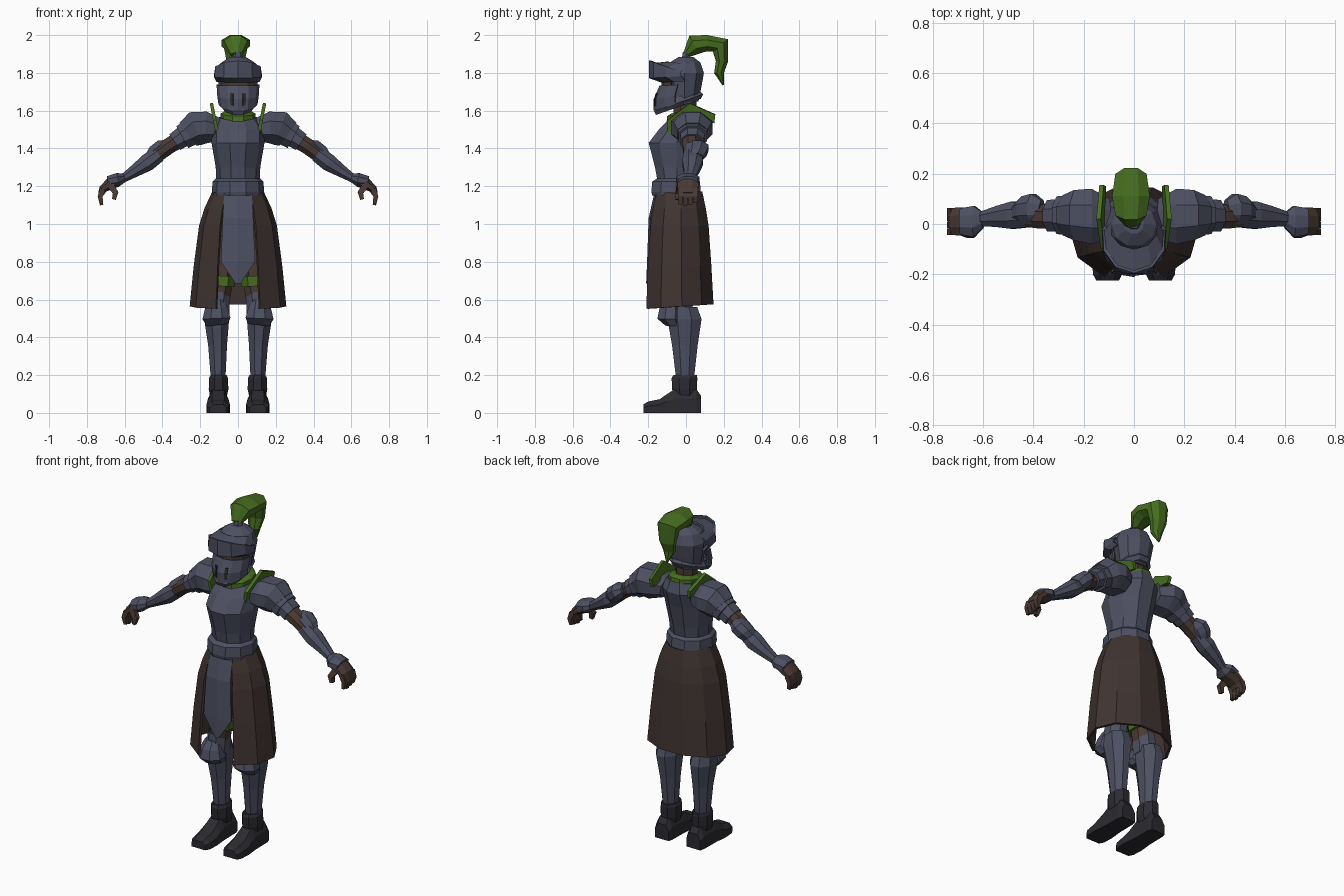
import bpy, bmesh, math
from mathutils import Vector


def material(name, rgb):
    m = bpy.data.materials.new(name)
    m.diffuse_color = (*rgb, 1)
    return m


STEEL = material("blue_steel", (0.075, 0.08, 0.122))
BROWN = material("brown_cloth", (0.050, 0.034, 0.030))
LEATHER = material("brown_leather", (0.068, 0.042, 0.034))
GREEN = material("green_cloth", (0.062, 0.155, 0.014))
DARK = material("dark_boot", (0.024, 0.024, 0.030))


def finish(name, verts, faces, mat, mirror=False, thick=0):
    bm = bmesh.new()
    vs = [bm.verts.new(v) for v in verts]
    for f in faces:
        bm.faces.new([vs[i] for i in f])
    bmesh.ops.recalc_face_normals(bm, faces=bm.faces)
    me = bpy.data.meshes.new(name)
    bm.to_mesh(me)
    bm.free()
    me.materials.append(mat)
    ob = bpy.data.objects.new(name, me)
    bpy.context.collection.objects.link(ob)
    if thick:
        s = ob.modifiers.new("thickness", "SOLIDIFY")
        s.thickness, s.offset = thick, 0
    if mirror:
        m = ob.modifiers.new("mirror", "MIRROR")
        m.use_mirror_merge = False
    return ob


def grid_faces(rows, cols, closed):
    out = []
    for r in range(rows - 1):
        for c in range(cols if closed else cols - 1):
            d = (c + 1) % cols
            out.append((r * cols + c, r * cols + d, (r + 1) * cols + d, (r + 1) * cols + c))
    return out


def rings(name, rows, mat, n=10, arc=None, thick=0, mirror=False, cap=True):
    """Rows: front y, back y, half width, front z, back z. Angle 0 is the front."""
    closed = arc is None
    a0, a1 = arc or (-180, 180)
    cols = n if closed else n + 1
    vs = []
    for yf, yb, rx, zf, zb in rows:
        for i in range(cols):
            a = math.radians(a0 + (a1 - a0) * (i + (0.5 if closed else 0)) / n)
            t = (1 + math.cos(a)) / 2
            vs.append((rx * math.sin(a), yb + (yf - yb) * t, zb + (zf - zb) * t))
    fs = grid_faces(len(rows), cols, closed)
    if closed and cap:
        fs += [tuple(range(cols)), tuple(range(len(vs) - cols, len(vs)))]
    return finish(name, vs, fs, mat, mirror, thick)


def tube(name, pts, mat, side=(0, 1, 0), n=8, mirror=True):
    """Points: x, y, z, radius along the side axis, radius across it."""
    u = Vector(side)
    cs = [Vector(p[:3]) for p in pts]
    k = 1 / math.cos(math.pi / n)
    vs = []
    for i, p in enumerate(pts):
        t = cs[min(i + 1, len(cs) - 1)] - cs[max(i - 1, 0)]
        v = t.cross(u).normalized()
        for j in range(n):
            a = 2 * math.pi * (j + 0.5) / n
            vs.append(cs[i] + k * (u * p[3] * math.cos(a) + v * p[4] * math.sin(a)))
    fs = grid_faces(len(pts), n, True) + [tuple(range(n)), tuple(range(len(vs) - n, len(vs)))]
    return finish(name, vs, fs, mat, mirror)


# Torso, belt and collar
rings("breastplate", [(-.155, .06, .115, 1.22, 1.22), (-.17, .075, .118, 1.3, 1.3),
                      (-.205, .105, .14, 1.43, 1.43), (-.15, .13, .14, 1.5, 1.52),
                      (-.10, .11, .10, 1.55, 1.58)], STEEL)
rings("belt", [(-.185, .08, .132, 1.15, 1.15), (-.19, .085, .138, 1.17, 1.17),
               (-.185, .08, .135, 1.225, 1.225), (-.16, .065, .118, 1.24, 1.24)], STEEL)
rings("collar", [(-.11, .11, .09, 1.515, 1.56), (-.105, .105, .092, 1.57, 1.60),
                 (-.08, .08, .07, 1.585, 1.61)], GREEN)
rings("neck", [(-.07, .06, .06, 1.56, 1.56), (-.07, .06, .06, 1.66, 1.66)], LEATHER, n=8)

# Split skirt, pelvis and front panel
rings("skirt", [(-.165, .085, .130, 1.17, 1.17), (-.185, .105, .172, 1.08, 1.08),
                (-.20, .12, .20, 0.99, 0.99), (-.215, .135, .228, 0.78, 0.78),
                (-.225, .147, .250, 0.55, 0.575)], BROWN, n=9, arc=(27, 333), thick=.014)
rings("pelvis", [(-.12, .06, .10, .84, .84), (-.15, .08, .135, .95, .95),
                 (-.15, .07, .12, 1.17, 1.17)], LEATHER, n=8)
panel = [(.072, -.15, 1.17), (.08, -.182, 1.03), (.09, -.19, .80), (.012, -.195, .685)]
pv = [p for x, y, z in panel for p in ((-x, y, z), (0, y - .01, z), (x, y, z))]
finish("front_panel", pv, grid_faces(4, 3, False), STEEL, thick=.012)

# Helmet
rings("helmet_skull", [(-.09, .07, .085, 1.62, 1.65), (-.10, .085, .10, 1.72, 1.72),
                       (-.115, .10, .113, 1.80, 1.80), (-.09, .08, .088, 1.855, 1.855),
                       (-.04, .04, .04, 1.885, 1.885)], STEEL)
rings("face", [(-.125, .07, .095, 1.69, 1.69), (-.125, .07, .10, 1.78, 1.78)],
      LEATHER, n=4, arc=(-60, 60), thick=.008)
rings("visor_brim", [(-.13, .07, .115, 1.755, 1.76), (-.19, .07, .127, 1.775, 1.79),
                     (-.19, .07, .122, 1.865, 1.77)], STEEL, n=6, arc=(-105, 105), thick=.012)
rings("visor_roof", [(-.185, .07, .122, 1.85, 1.78), (-.10, .07, .095, 1.86, 1.84)],
      STEEL, n=6, arc=(-105, 105))
rings("lower_visor", [(-.165, .05, .098, 1.60, 1.67), (-.165, .05, .104, 1.66, 1.70),
                      (-.135, .05, .108, 1.73, 1.745)], STEEL, n=6, arc=(-90, 90), thick=.012)
rings("breath_slots", [(-.171, .05, .100, 1.625, 1.68), (-.169, .05, .106, 1.665, 1.70),
                       (-.161, .05, .107, 1.69, 1.72)], DARK, n=1, arc=(14, 23),
      thick=.006, mirror=True)
rings("helmet_flare", [(-.165, .085, .085, 1.575, 1.665), (-.175, .097, .104, 1.595, 1.69),
                       (-.15, .075, .09, 1.64, 1.71)], STEEL)
rings("plume_socket", [(-.025, .025, .03, 1.875, 1.875), (-.02, .025, .022, 1.91, 1.91)],
      STEEL, n=6)
tube("plume", [(-.01, 0, 1.895, .028, .018), (-.012, .045, 1.95, .062, .055),
               (-.012, .11, 1.957, .075, .043), (-.012, .183, 1.945, .062, .052),
               (-.012, .19, 1.86, .048, .032), (-.012, .175, 1.80, .034, .026),
               (-.012, .197, 1.735, .004, .004)], GREEN, side=(1, 0, 0), mirror=False)

# Green shoulder fins, leaning outwards
fin = [(-.095, 1.475), (-.10, 1.55), (.02, 1.64), (.155, 1.58), (.15, 1.535), (.03, 1.55)]
finish("shoulder_fin", [(.108 + (z - 1.475) * .2, y, z) for y, z in fin],
       [(0, 1, 2, 5), (5, 2, 3, 4)], GREEN, mirror=True, thick=.018)

# Arms: overlapping plates, sleeve, elbow, forearm
tube("pauldron", [(.10, .02, 1.50, .08, .06), (.17, .03, 1.51, .11, .085),
                  (.225, .035, 1.505, .10, .092), (.265, .035, 1.475, .08, .075)], STEEL)
tube("upper_plate", [(.24, .035, 1.49, .08, .07), (.295, .035, 1.46, .075, .066)], STEEL)
tube("lower_plate", [(.28, .035, 1.47, .065, .056), (.335, .033, 1.433, .062, .05)], STEEL)
tube("sleeve", [(.30, .03, 1.455, .05, .045), (.37, .03, 1.41, .048, .042),
                (.43, .035, 1.365, .045, .04)], LEATHER)
tube("elbow_guard", [(.365, .055, 1.425, .04, .024), (.40, .06, 1.405, .06, .044),
                     (.435, .055, 1.375, .055, .046), (.455, .045, 1.35, .045, .04)], STEEL)
tube("forearm", [(.42, .035, 1.37, .048, .042), (.48, .035, 1.325, .054, .046),
                 (.54, .03, 1.285, .042, .034), (.61, .02, 1.24, .028, .022)], STEEL)
tube("gauntlet_cuff", [(.60, .015, 1.245, .03, .022), (.635, .01, 1.235, .062, .036),
                       (.69, .01, 1.225, .052, .028)], STEEL)

# Gloved hands
tube("palm", [(.635, .01, 1.225, .045, .028), (.68, .01, 1.212, .056, .03),
              (.715, .01, 1.185, .054, .022), (.725, .01, 1.16, .05, .016)], LEATHER)
for i in range(4):
    y = -.03 + i * .027
    tube(f"finger_{i + 1}", [(.715, y, 1.185, .013, .016), (.73, y, 1.145, .013, .013),
                             (.722, y, 1.10 + .006 * abs(i - 1), .010, .009)], LEATHER, n=4)
tube("thumb", [(.675, -.03, 1.205, .016, .018), (.648, -.042, 1.165, .014, .015),
               (.657, -.045, 1.13, .010, .010)], LEATHER, n=4)

# Legs: thigh, garter, knee, shin
tube("thigh", [(.075, -.03, .95, .075, .07), (.08, -.035, .75, .07, .062),
               (.098, -.035, .60, .062, .055)], LEATHER)
tube("garter", [(.077, -.035, .725, .078, .066), (.08, -.035, .67, .075, .062)], GREEN)
tube("thigh_plate", [(.096, -.035, .64, .066, .056), (.108, -.035, .53, .07, .062)], STEEL)
tube("knee_guard", [(.112, -.075, .60, .035, .04), (.114, -.08, .555, .06, .06),
                    (.114, -.085, .50, .066, .074), (.11, -.065, .465, .045, .055)], STEEL)
tube("shin_guard", [(.112, -.015, .56, .075, .058), (.113, -.008, .495, .09, .066),
                    (.108, -.006, .36, .068, .05), (.105, -.005, .17, .046, .038)], STEEL)

# Boots: ankle cuff, foot lofted heel to toe
tube("boot_cuff", [(.103, -.005, .20, .062, .042), (.103, -.008, .185, .068, .05),
                   (.103, -.008, .125, .066, .052), (.104, -.005, .09, .06, .045)], DARK)
prof = [(.08, .045, .09), (.055, .052, .125), (-.06, .054, .125),
        (-.10, .058, .10), (-.14, .062, .072), (-.20, .058, .06), (-.225, .045, .045)]
bv, w = [], .105
for y, r, h in prof:
    bv += [(w - r, y, 0), (w - r, y, h * .6), (w - r * .55, y, h),
           (w + r * .55, y, h), (w + r, y, h * .6), (w + r, y, 0)]
finish("boot", bv, grid_faces(len(prof), 6, True) +
       [tuple(range(6)), tuple(range(len(bv) - 6, len(bv)))], DARK, mirror=True)
